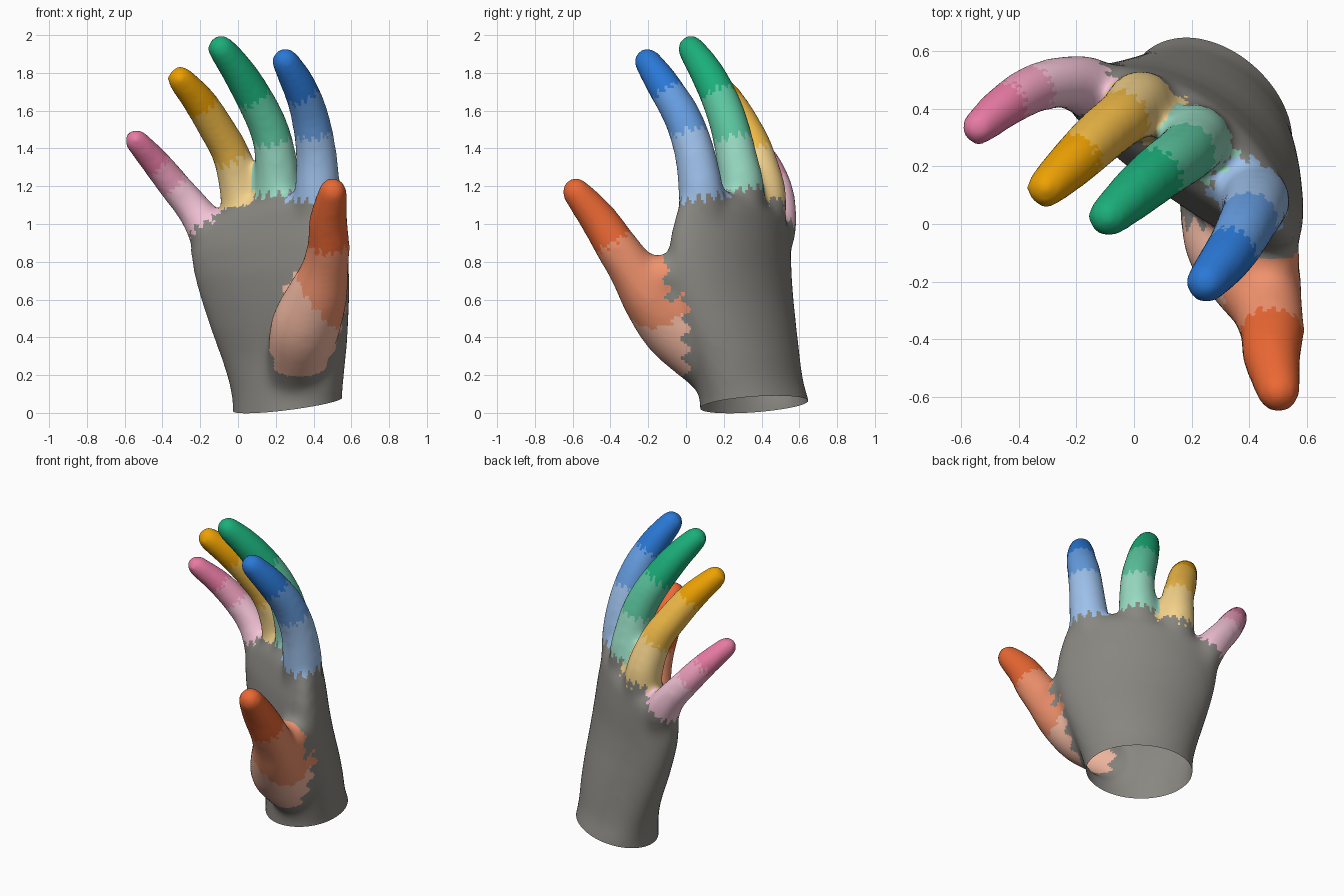
import bpy, bmesh, math
from mathutils import Vector

if "Cube" in bpy.data.objects:
    bpy.data.objects.remove(bpy.data.objects["Cube"])

VOXEL = 0.018
skin = bmesh.new()
fingers = []          # (samples, joint positions, first material slot)
mats = []


def linear(h, white):
    def ch(i):
        c = int(h[i:i + 2], 16) / 255
        c = c + (1 - c) * white
        return ((c + 0.055) / 1.055) ** 2.4
    return (ch(0), ch(2), ch(4), 1)


def material(name, colour, white=0):
    m = bpy.data.materials.new(name)
    m.diffuse_color = linear(colour, white)
    m.use_nodes = True
    m.node_tree.nodes["Principled BSDF"].inputs["Base Color"].default_value = m.diffuse_color
    mats.append(m)


def bridge(rings):
    """Skin a list of rings and close both ends."""
    vs = [[skin.verts.new(p) for p in ring] for ring in rings]
    n = len(vs[0])
    for a, b in zip(vs, vs[1:]):
        for i in range(n):
            j = (i + 1) % n
            skin.faces.new((a[i], a[j], b[j], b[i]))
    skin.faces.new(vs[0][::-1])
    skin.faces.new(vs[-1])


def ball(p, r):
    res = bmesh.ops.create_uvsphere(skin, u_segments=24, v_segments=14, radius=r)
    bmesh.ops.translate(skin, verts=res["verts"], vec=p)


def spline(pts, steps=6):
    """Catmull-Rom samples of (x, y, z, r) points, with the path parameter."""
    P = [Vector(p) for p in pts]
    P = [2 * P[0] - P[1]] + P + [2 * P[-1] - P[-2]]
    out = []
    for k in range(len(pts) - 1):
        a, b, c, d = P[k:k + 4]
        for s in range(steps + (k == len(pts) - 2)):
            t = s / steps
            v = 0.5 * (2 * b + (c - a) * t + (2 * a - 5 * b + 4 * c - d) * t * t
                       + (3 * b - a - 3 * c + d) * t ** 3)
            tan = (P[k + 2] - P[k + 1]).to_3d()
            out.append((Vector(v[:3]), v[3] + 0.007, k + t, tan))
    return out


def finger(name, colour, joints, pts):
    """Tapered round tube with ball ends and three shades, base to tip."""
    s = spline(pts)
    rings = []
    for i, (p, r, _, _) in enumerate(s):
        d = (s[min(i + 1, len(s) - 1)][0] - s[max(i - 1, 0)][0]).normalized()
        u = d.cross(Vector((0.7, 0.7, 0.1))).normalized()
        w = d.cross(u)
        rings.append([p + r * (u * math.cos(a) + w * math.sin(a))
                      for a in (math.tau * k / 24 for k in range(24))])
    bridge(rings)
    ball(s[0][0], s[0][1])
    ball(s[-1][0], s[-1][1])
    fingers.append((s, joints, len(mats)))
    for part, white in (("base", 0.55), ("middle", 0.28), ("tip", 0)):
        material(f"{name}_{part}", colour, white)


def section(P, I, b, bow, lift=0):
    """Palm slice from little-finger edge P to index edge I, arched backwards."""
    P, I = Vector(P), Vector(I)
    half = (I - P) / 2
    n = Vector((-half.y, half.x, 0)).normalized()
    ring = []
    for k in range(40):
        c, s = math.cos(math.tau * k / 40), math.sin(math.tau * k / 40)
        arch = 1 - c * c
        ring.append((P + I) / 2 + half * c + n * (b * s + bow * arch)
                    + Vector((0, 0, lift * arch)))
    return ring


# palm and wrist
material("palm", "898781")
bridge([
    section((0.035, 0.60, -0.12), (0.49, 0.135, -0.12), 0.26, 0),
    section((0.035, 0.595, 0.05), (0.49, 0.135, 0.05), 0.255, 0),
    section((-0.015, 0.55, 0.17), (0.52, 0.12, 0.17), 0.235, 0.01),
    section((-0.07, 0.525, 0.30), (0.545, 0.09, 0.30), 0.225, 0.03),
    section((-0.13, 0.51, 0.45), (0.56, 0.03, 0.46), 0.22, 0.045),
    section((-0.18, 0.505, 0.59), (0.57, -0.03, 0.62), 0.21, 0.055),
    section((-0.22, 0.50, 0.72), (0.57, -0.065, 0.78), 0.20, 0.065),
    section((-0.245, 0.50, 0.84), (0.555, -0.06, 0.93), 0.182, 0.075, 0.02),
    section((-0.24, 0.51, 0.94), (0.525, -0.025, 1.10), 0.145, 0.075, 0.05),
    section((-0.16, 0.47, 1.01), (0.45, 0.06, 1.17), 0.08, 0.06, 0.06),
])
# web between thumb and index finger
ball((0.465, -0.12, 0.725), 0.115)

# fingers
finger("index", "2a78d6", (1.05, 2.6, 4.1), [
    (0.40, 0.11, 0.80, 0.10), (0.42, 0.085, 1.12, 0.116), (0.416, 0.05, 1.36, 0.104),
    (0.385, -0.012, 1.55, 0.097), (0.345, -0.085, 1.68, 0.09),
    (0.30, -0.145, 1.775, 0.083), (0.25, -0.205, 1.862, 0.07)])
finger("middle_finger", "1baf7a", (1.1, 2.6, 4.15), [
    (0.19, 0.26, 0.85, 0.10), (0.215, 0.297, 1.15, 0.115), (0.20, 0.268, 1.35, 0.105),
    (0.165, 0.235, 1.50, 0.1), (0.095, 0.185, 1.65, 0.096),
    (0.00, 0.105, 1.81, 0.086), (-0.09, 0.025, 1.93, 0.07)])
finger("ring_finger", "eda100", (0.98, 2.05, 3.85), [
    (0.04, 0.37, 0.80, 0.10), (0.025, 0.42, 1.11, 0.11), (-0.03, 0.375, 1.35, 0.097),
    (-0.11, 0.31, 1.50, 0.092), (-0.205, 0.22, 1.65, 0.085), (-0.305, 0.125, 1.767, 0.068)])
finger("little_finger", "e87ba4", (1.2, 3.1, 3.95), [
    (-0.08, 0.42, 0.74, 0.09), (-0.16, 0.475, 0.96, 0.102), (-0.235, 0.492, 1.08, 0.089),
    (-0.335, 0.475, 1.20, 0.082), (-0.435, 0.42, 1.325, 0.075), (-0.54, 0.335, 1.443, 0.061)])
finger("thumb", "eb6834", (0.9, 2.9, 5.1), [
    (0.28, 0.29, 0.12, 0.15), (0.315, 0.125, 0.27, 0.155), (0.355, -0.05, 0.45, 0.178),
    (0.42, -0.185, 0.62, 0.156), (0.46, -0.285, 0.76, 0.122), (0.48, -0.375, 0.89, 0.108),
    (0.478, -0.46, 1.02, 0.097), (0.502, -0.583, 1.172, 0.073)])

# fuse the parts into one skin
bmesh.ops.recalc_face_normals(skin, faces=skin.faces)
draft = bpy.data.meshes.new("hand_parts")
skin.to_mesh(draft)
skin.free()
tmp = bpy.data.objects.new("hand_parts", draft)
bpy.context.collection.objects.link(tmp)
mod = tmp.modifiers.new("fuse", "REMESH")
mod.mode = "VOXEL"
mod.voxel_size = VOXEL
deps = bpy.context.evaluated_depsgraph_get()
mesh = bpy.data.meshes.new_from_object(tmp.evaluated_get(deps))
bpy.data.objects.remove(tmp)

# soften the joins and cut the wrist open
bm = bmesh.new()
bm.from_mesh(mesh)
for _ in range(18):
    bmesh.ops.smooth_vert(bm, verts=bm.verts, factor=0.5,
                          use_axis_x=True, use_axis_y=True, use_axis_z=True)
bmesh.ops.bisect_plane(bm, geom=bm.verts[:] + bm.edges[:] + bm.faces[:],
                       plane_co=(0, 0, -0.034), plane_no=(-0.15, -0.11, 1),
                       clear_inner=True)

# shade each finger bone by nearest path point
for f in bm.faces:
    f.smooth = True
    c = f.calc_center_median()
    best = (1.4, 0)
    for s, joints, slot in fingers:
        p, r, t, tan = min(s, key=lambda q: (q[0] - c).length_squared)
        d = (p - c).length / r
        if d > best[0]:
            continue
        t += max(-0.1, min(0.1, (c - p).dot(tan) / tan.length_squared))
        t += 0.02 / tan.length * math.sin(13 * math.atan2(c.y - p.y, c.x - p.x))
        knuckle = t
        if slot == 13:        # thumb pad: ragged back edge, slanted joint
            edge = 0.0 if t < 2.8 else -0.1
            if t < 4.3 and c.y > edge + 0.025 * math.sin(60 * c.z):
                continue
            knuckle += (c.x - 0.45) * 5
        if t >= joints[0]:
            best = (d, slot + (knuckle > joints[1]) + (t > joints[2]))
    f.material_index = best[1]

mesh.name = "hand"
mesh.materials.clear()
for m in mats:
    mesh.materials.append(m)
bm.to_mesh(mesh)
bm.free()
hand = bpy.data.objects.new("hand", mesh)
bpy.context.collection.objects.link(hand)
